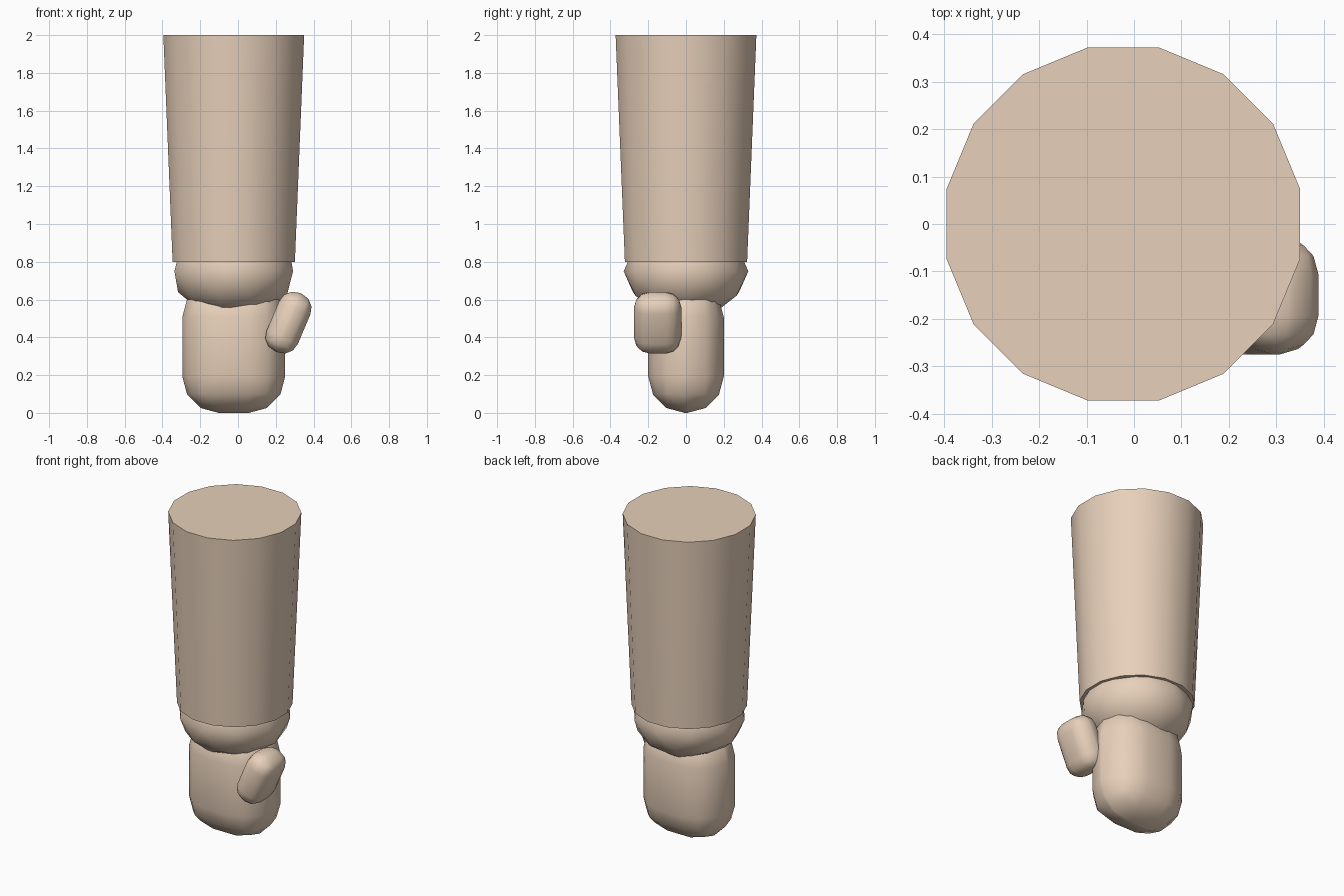
import bpy
from math import radians, pi

if "Cube" in bpy.data.objects:
    bpy.data.objects.remove(bpy.data.objects["Cube"])

skin = bpy.data.materials.new("skin")
skin.diffuse_color = (0.8, 0.63, 0.49, 1)
skin.use_nodes = True
skin.node_tree.nodes["Principled BSDF"].inputs["Base Color"].default_value = skin.diffuse_color
CX = -0.0225  # arm axis


def finish(name, angle):
    ob = bpy.context.object
    ob.name = name
    ob.data.materials.append(skin)
    bpy.ops.object.shade_smooth_by_angle(angle=radians(angle))
    return ob


def rounded_box(name, size, loc, bevel, tilt=0):
    bpy.ops.mesh.primitive_cube_add(size=1, location=loc)
    ob = bpy.context.object
    ob.scale = size
    bpy.ops.object.transform_apply(location=False, rotation=False, scale=True)
    mod = ob.modifiers.new("round", 'BEVEL')
    mod.width = bevel
    mod.segments = 3
    mod.limit_method = 'NONE'
    bpy.ops.object.modifier_apply(modifier="round")
    ob.rotation_euler = (0, tilt, 0)
    return finish(name, 60)


# Forearm: tapered 16-sided cylinder, flat sides facing the axes
bpy.ops.mesh.primitive_cone_add(vertices=16, radius1=0.33, radius2=0.38, depth=1.2,
                                location=(CX, 0, 1.4), rotation=(0, 0, pi / 16))
finish("forearm", 40)

# Wrist: squashed low-poly ball
bpy.ops.mesh.primitive_ico_sphere_add(subdivisions=2, radius=0.33, location=(CX, 0, 0.75))
bpy.context.object.scale = (1, 1, 0.75)
bpy.ops.object.transform_apply(location=False, rotation=False, scale=True)
finish("wrist", 60)

# Palm and thumb: rounded blocks
rounded_box("palm", (0.545, 0.4, 0.7), (CX, 0, 0.35), 0.193)
rounded_box("thumb", (0.18, 0.25, 0.335), (0.267, -0.15, 0.478), 0.082, radians(23))
